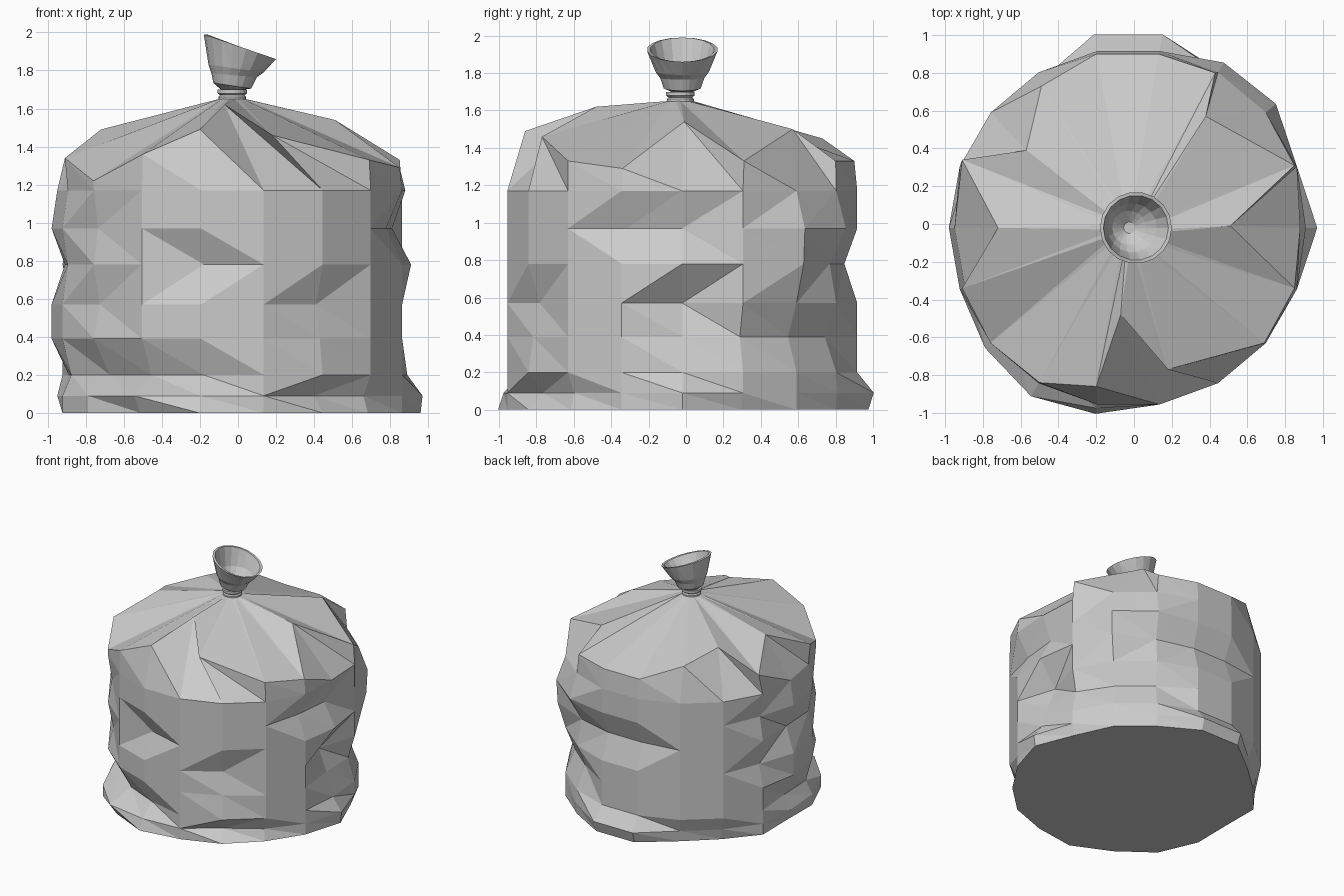
import bpy, bmesh
from math import sin, cos, radians
from mathutils import Vector

if "Cube" in bpy.data.objects:
    bpy.data.objects.remove(bpy.data.objects["Cube"])

N = 18
CX, CY, R = -0.03, -0.02, 0.95


def loft(name, rings, rising=lambda k, i: False, cap_start=False, cap_end=False):
    """Skin a stack of point rings; rising(k, i) picks which diagonal splits each quad."""
    bm = bmesh.new()
    loops = [[bm.verts.new(p) for p in ring] for ring in rings]
    for k, (a, b) in enumerate(zip(loops, loops[1:])):
        for i in range(N):
            j = (i + 1) % N
            if rising(k, i):
                bm.faces.new((a[i], a[j], b[j]))
                bm.faces.new((a[i], b[j], b[i]))
            else:
                bm.faces.new((a[i], a[j], b[i]))
                bm.faces.new((a[j], b[j], b[i]))
    if cap_start:
        bm.faces.new(loops[0][::-1])
    if cap_end:
        bm.faces.new(loops[-1])
    me = bpy.data.meshes.new(name)
    bm.to_mesh(me)
    bm.free()
    ob = bpy.data.objects.new(name, me)
    bpy.context.collection.objects.link(ob)
    return ob


def circle(z, r, cx=CX, cy=CY, tilt=0.0):
    out = []
    for i in range(N):
        a = radians(360 / N * i)
        out.append(Vector((cx + r * cos(a), cy + r * sin(a), z - tilt * cos(a))))
    return out


# Crumpled body: height and {side index: radial push} for each ring
creases = [
    (0.00, {0: .04, 1: -.03, 4: .06, 5: .06, 6: -.05, 7: -.06, 9: -.06,
            11: .04, 12: .02, 13: .05, 16: -.02}),
    (0.09, {0: .05, 3: .01, 4: .09, 5: .09, 6: -.04, 7: -.04, 9: -.03,
            11: .04, 12: .08, 13: .02, 15: -.09, 16: -.05}),
    (0.20, {0: -.03, 9: -.09, 10: -.05, 11: -.11, 12: -.10, 13: -.08}),
    (0.39, {0: -.09, 1: -.05, 2: -.07, 3: -.07, 15: -.03}),
    (0.57, {0: -.16, 11: -.04, 15: -.07, 8: -.05}),
    (0.78, {0: -.01, 2: .06, 3: -.04, 4: -.07, 5: -.07, 9: -.07, 10: -.03, 13: -.09}),
    (0.97, {0: -.11, 17: -.09, 2: .07, 3: .06, 8: -.04, 11: -.03}),
    (1.17, {0: -.04, 9: -.03, 10: -.03}),
]
body = []
for z, push in creases:
    ring = circle(z, R)
    for i, p in enumerate(ring):
        d = Vector((p.x - CX, p.y - CY, 0)).normalized()
        ring[i] = p + d * push.get(i, 0)
    body.append(ring)

# Uneven shoulder ring
body.append([Vector(p) for p in (
    (.51, -.01, 1.54), (.85, .31, 1.33), (.38, .57, 1.50), (.43, .80, 1.33),
    (.13, .90, 1.33), (-.20, .90, 1.33), (-.49, .73, 1.45), (-.57, .39, 1.50),
    (-.91, .34, 1.34), (-.72, -.02, 1.49), (-.91, -.34, 1.34), (-.76, -.63, 1.22),
    (-.50, -.84, 1.36), (-.20, -.86, 1.49), (-.07, -.48, 1.62), (.18, -.77, 1.46),
    (.69, -.63, 1.33), (.85, -.34, 1.29))])
body.append(circle(1.65, .07, CX, -.03))
loft("bag_body", body, lambda k, i: k in (4, 6) or (k == 1 and i in (14, 15)),
     cap_start=True)

# Pinched tie band
loft("bag_tie", [circle(z, r, CX, -.03) for z, r in (
    (1.645, .073), (1.66, .073), (1.67, .065), (1.68, .077), (1.70, .077), (1.70, .05))],
    cap_end=True)

# Flared open end: outer wall, rim, then inner wall down to a small floor
flare = [(1.70, .06, -.03, 0), (1.72, .10, -.03, .015), (1.775, .12, -.02, .01),
         (1.81, .145, -.01, .02), (1.925, .19, .01, .065), (1.925, .172, .01, .065),
         (1.81, .13, -.01, .02), (1.76, .09, -.025, .01), (1.715, .03, -.025, 0)]
loft("bag_mouth", [circle(z, r, cx, -.02, t) for z, r, cx, t in flare], cap_end=True)
